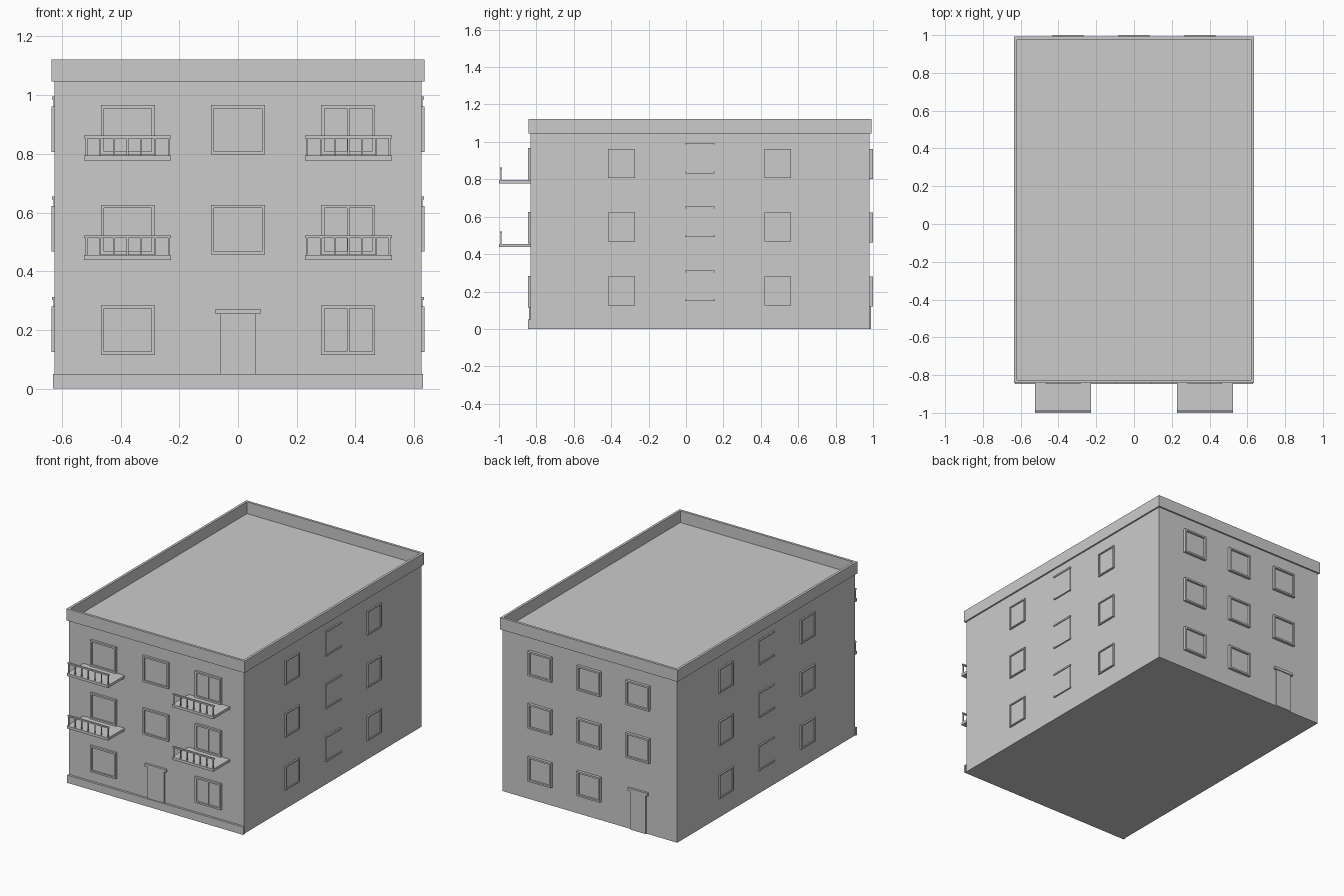
import bpy, bmesh
from mathutils import Matrix, Vector

if "Cube" in bpy.data.objects:
    bpy.data.objects.remove(bpy.data.objects["Cube"])

X, YF, YB = 0.625, -0.832, 0.982      # body half width, front wall, back wall
ROWS = (0.0, 0.342, 0.682)            # storey offsets

# Wall frames: u runs along the wall, v points outward, z is up
WALLS = {
    "front": lambda u, v, z: (u, YF - v, z),
    "back": lambda u, v, z: (u, YB + v, z),
    "right": lambda u, v, z: (X + v, u, z),
    "left": lambda u, v, z: (-X - v, u, z),
}


def boxes(name, items, wall=None):
    """One object from (a0, a1, b0, b1, z0, z1) boxes, optionally in wall coordinates."""
    bm = bmesh.new()
    for a0, a1, b0, b1, z0, z1 in items:
        p, q = Vector((a0, b0, z0)), Vector((a1, b1, z1))
        if wall:
            p, q = Vector(WALLS[wall](*p)), Vector(WALLS[wall](*q))
        size = [abs(s) for s in (q - p)]
        mat = Matrix.Translation((p + q) / 2) @ Matrix.Diagonal((*size, 1))
        bmesh.ops.create_cube(bm, size=1, matrix=mat)
    mesh = bpy.data.meshes.new(name)
    bm.to_mesh(mesh)
    bm.free()
    obj = bpy.data.objects.new(name, mesh)
    bpy.context.collection.objects.link(obj)
    return obj


def window(name, wall, u, z0, z1, w, depth, bar=0.011, muntin=False):
    """Raised frame around a shallow pane."""
    a, b = u - w / 2, u + w / 2
    frame = [(a, b, 0, depth, z0, z0 + bar), (a, b, 0, depth, z1 - bar, z1),
             (a, a + bar, 0, depth, z0 + bar, z1 - bar),
             (b - bar, b, 0, depth, z0 + bar, z1 - bar)]
    if muntin:
        frame.append((u - 0.004, u + 0.004, 0, depth * 0.7, z0 + bar, z1 - bar))
    boxes(name + "_frame", frame, wall)
    boxes(name + "_pane", [(a + bar, b - bar, 0, depth * 0.3, z0 + bar, z1 - bar)], wall)


def door(name, wall, u, w, z0, z1):
    boxes(name + "_leaf", [(u - w / 2, u + w / 2, 0, 0.008, z0, z1)], wall)
    boxes(name + "_lintel", [(u - w / 2 - 0.016, u + w / 2 + 0.016, 0, 0.014, z1, z1 + 0.018)], wall)


# Main block and front plinth
boxes("building_body", [(-X, X, YF, YB, 0, 1.046)])
boxes("front_plinth", [(-0.63, -0.06, -0.846, YF, 0, 0.05), (0.06, 0.63, -0.846, YF, 0, 0.05),
                       (-0.06, 0.06, -0.846, YF, 0, 0.05)])

# Roof parapet
px, y0, y1, t = 0.635, -0.842, 0.992, 0.016
boxes("roof_parapet", [(-px, px, y0, y0 + t, 1.046, 1.122), (-px, px, y1 - t, y1, 1.046, 1.122),
                       (-px, -px + t, y0 + t, y1 - t, 1.046, 1.122),
                       (px - t, px, y0 + t, y1 - t, 1.046, 1.122)])

# Doors
door("front_door", "front", 0, 0.12, 0.05, 0.254)
door("back_door", "back", -0.35, 0.11, 0, 0.25)

for i, dz in enumerate(ROWS):
    # Front and back windows; the doors replace one on the ground floor
    for j, u in enumerate((-0.375, 0, 0.375)):
        if i or j != 1:
            window(f"front_window_{i}_{j}", "front", u, 0.115 + dz, 0.284 + dz, 0.184, 0.014,
                   muntin=(j == 2))
    for j, u in enumerate((-0.35, 0, 0.35)):
        if i or j != 0:
            window(f"back_window_{i}_{j}", "back", u, 0.12 + dz, 0.28 + dz, 0.165, 0.018)
    # Side windows, with a stairwell window bordered by thin ledges between them
    for wall in ("right", "left"):
        for j, u in enumerate((-0.345, 0.49)):
            window(f"{wall}_window_{i}_{j}", wall, u, 0.125 + dz, 0.28 + dz, 0.143, 0.01, 0.008)
        z0, z1 = 0.15 + dz, 0.313 + dz
        boxes(f"{wall}_stair_pane_{i}", [(0.002, 0.148, 0, 0.004, z0 + 0.01, z1 - 0.01)], wall)
        boxes(f"{wall}_stair_ledges_{i}", [(-0.002, 0.152, 0, 0.009, z0, z0 + 0.01),
                                           (-0.002, 0.152, 0, 0.009, z1 - 0.01, z1)], wall)

# Balconies on the upper floors
for i, z in enumerate((0.438, 0.778)):
    for side, c in (("left", -0.376), ("right", 0.376)):
        boxes(f"{side}_balcony_slab_{i}", [(c - 0.148, c + 0.148, -1, YF, z, z + 0.017)])
        rail = [(c - 0.148, c + 0.148, -0.995, -0.985, z + 0.075, z + 0.084)]
        for k in range(-3, 4):
            x = c + k * 0.0467
            rail.append((x - 0.003, x + 0.003, -0.993, -0.987, z + 0.017, z + 0.075))
        boxes(f"{side}_balcony_railing_{i}", rail)
